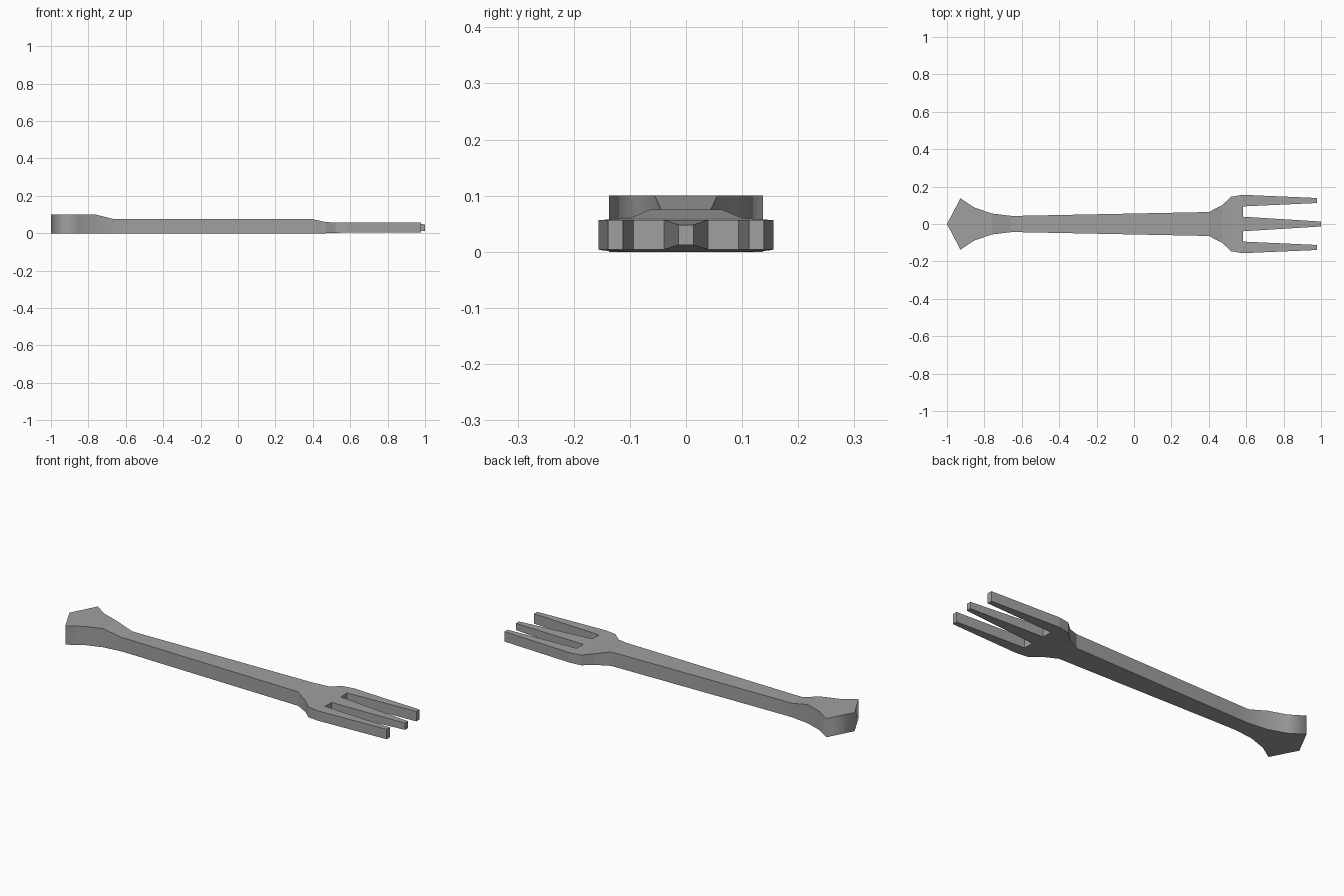
import bpy, bmesh

if "Cube" in bpy.data.objects:
    bpy.data.objects.remove(bpy.data.objects["Cube"])

metal = bpy.data.materials.new("grey_metal")
metal.diffuse_color = (0.35, 0.35, 0.35, 1)
metal.use_nodes = True
metal.node_tree.nodes["Principled BSDF"].inputs["Base Color"].default_value = metal.diffuse_color

bm = bmesh.new()

def section(x, ys, z0, z1):
    """Bottom and top vertex rows across y at one station."""
    return ([bm.verts.new((x, y, z0)) for y in ys],
            [bm.verts.new((x, y, z1)) for y in ys])

def skin(a, b):
    """Top, bottom and two side faces between two sections."""
    (ab, at), (bb, bt) = a, b
    bm.faces.new(at + bt[::-1])
    bm.faces.new(ab + bb[::-1])
    for i in (0, -1):
        bm.faces.new((ab[i], bb[i], bt[i], at[i]))

# handle and head: x, half width, bottom, top
stations = [(-0.928, 0.137, 0, 0.1), (-0.853, 0.088, 0, 0.1), (-0.76, 0.056, 0, 0.1),
            (-0.66, 0.044, 0, 0.075), (-0.6, 0.044, 0, 0.075), (0.4, 0.064, 0, 0.075),
            (0.47, 0.1, 0, 0.06), (0.52, 0.146, 0.002, 0.057)]
secs = [section(x, (-w, w), a, b) for x, w, a, b in stations]

# pointed butt
tip = section(-1, (0,), 0, 0.1)
(b, t), (tb, tt) = secs[0], tip
bm.faces.new(tt + t)
bm.faces.new(tb + b)
for i in (0, 1):
    bm.faces.new((tb[0], b[i], t[i], tt[0]))

# head root, split where the tines start
root = section(0.582, (-0.156, -0.094, -0.039, 0.039, 0.094, 0.156), 0.004, 0.057)
for a, c in zip(secs, secs[1:] + [root]):
    skin(a, c)

# tines: tip x, tip y range, bottom, top
tines = [(0.979, (-0.139, -0.112), 0.004, 0.057),
         (1.0, (-0.013, 0.013), 0.012, 0.048),
         (0.979, (0.112, 0.139), 0.004, 0.057)]
for i, (x, ys, z0, z1) in enumerate(tines):
    end = section(x, ys, z0, z1)
    skin(tuple(r[2 * i:2 * i + 2] for r in root), end)
    bm.faces.new(end[0] + end[1][::-1])

# walls at the bottom of the gaps
for i in (1, 3):
    bm.faces.new(root[0][i:i + 2] + root[1][i:i + 2][::-1])

bmesh.ops.recalc_face_normals(bm, faces=bm.faces[:])
mesh = bpy.data.meshes.new("fork")
bm.to_mesh(mesh)
bm.free()
mesh.materials.append(metal)
fork = bpy.data.objects.new("fork", mesh)
bpy.context.collection.objects.link(fork)

# soften only the curved flare of the butt end
for p in mesh.polygons:
    p.use_smooth = abs(p.normal.y) > 0.3 and -0.95 < p.center.x + 0.02 and p.center.x < -0.6
